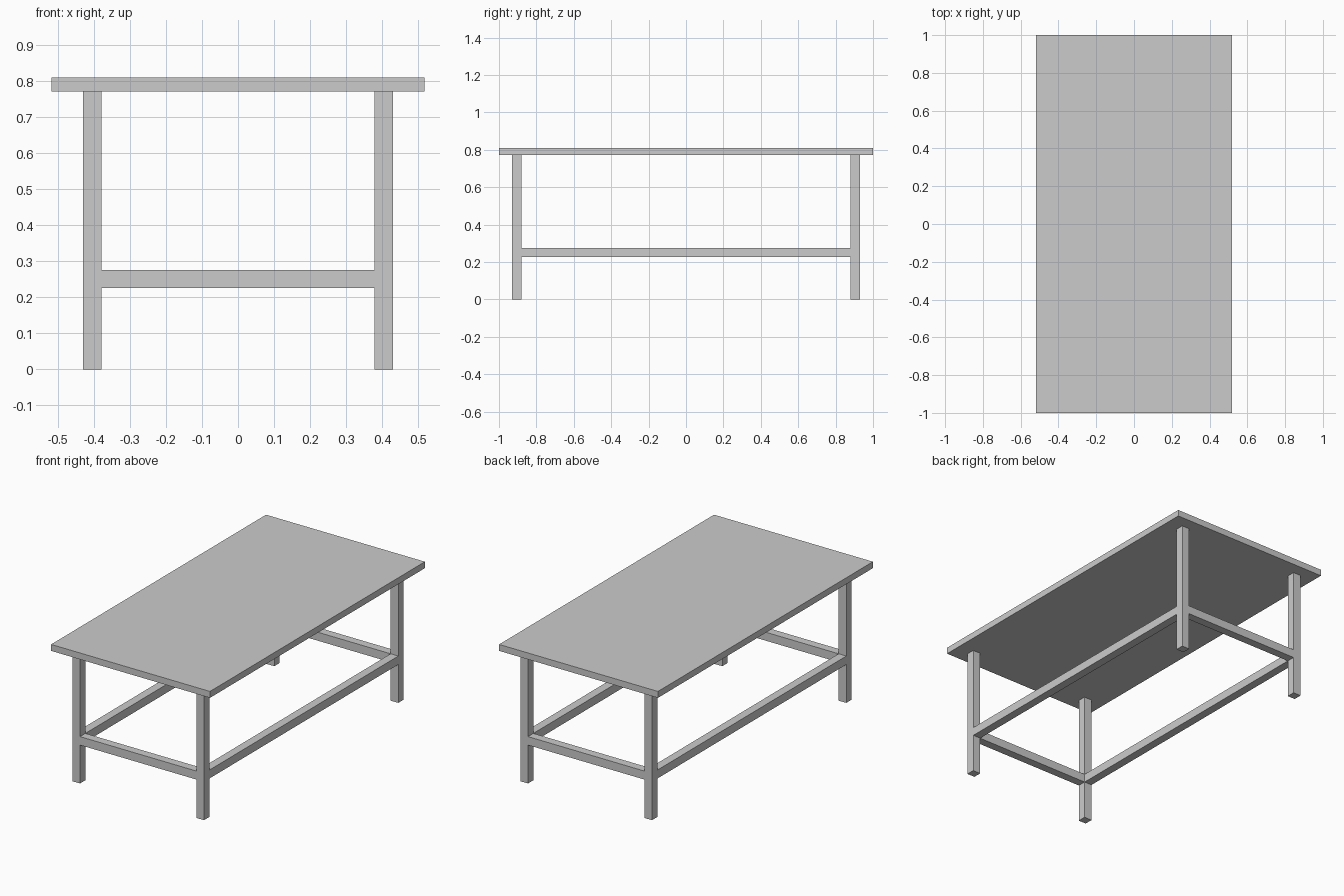
import bpy

if "Cube" in bpy.data.objects:
    bpy.data.objects.remove(bpy.data.objects["Cube"])

LEG = 0.05            # square section of legs and rails
LX, LY = 0.404, 0.904 # leg centres
TOP_UNDER, TOP = 0.771, 0.809
RAIL_Z = 0.251


def box(name, centre, size):
    bpy.ops.mesh.primitive_cube_add(size=1, location=centre)
    ob = bpy.context.object
    ob.name = name
    ob.scale = size
    bpy.ops.object.transform_apply(location=False, rotation=False, scale=True)
    return ob


# Table top
box("table_top", (0, 0, (TOP + TOP_UNDER) / 2), (1.035, 2.0, TOP - TOP_UNDER))

# Four legs
for sy, row in ((-1, "front"), (1, "back")):
    for sx, side in ((-1, "left"), (1, "right")):
        box(f"{row}_{side}_leg", (sx * LX, sy * LY, TOP_UNDER / 2), (LEG, LEG, TOP_UNDER))

# Short rails across the ends, fitted between the legs
for sy, row in ((-1, "front"), (1, "back")):
    box(f"{row}_rail", (0, sy * LY, RAIL_Z), (2 * LX - LEG, LEG, LEG))

# Long rails along the sides
for sx, side in ((-1, "left"), (1, "right")):
    box(f"{side}_rail", (sx * LX, 0, RAIL_Z), (LEG, 2 * LY - LEG, LEG))
